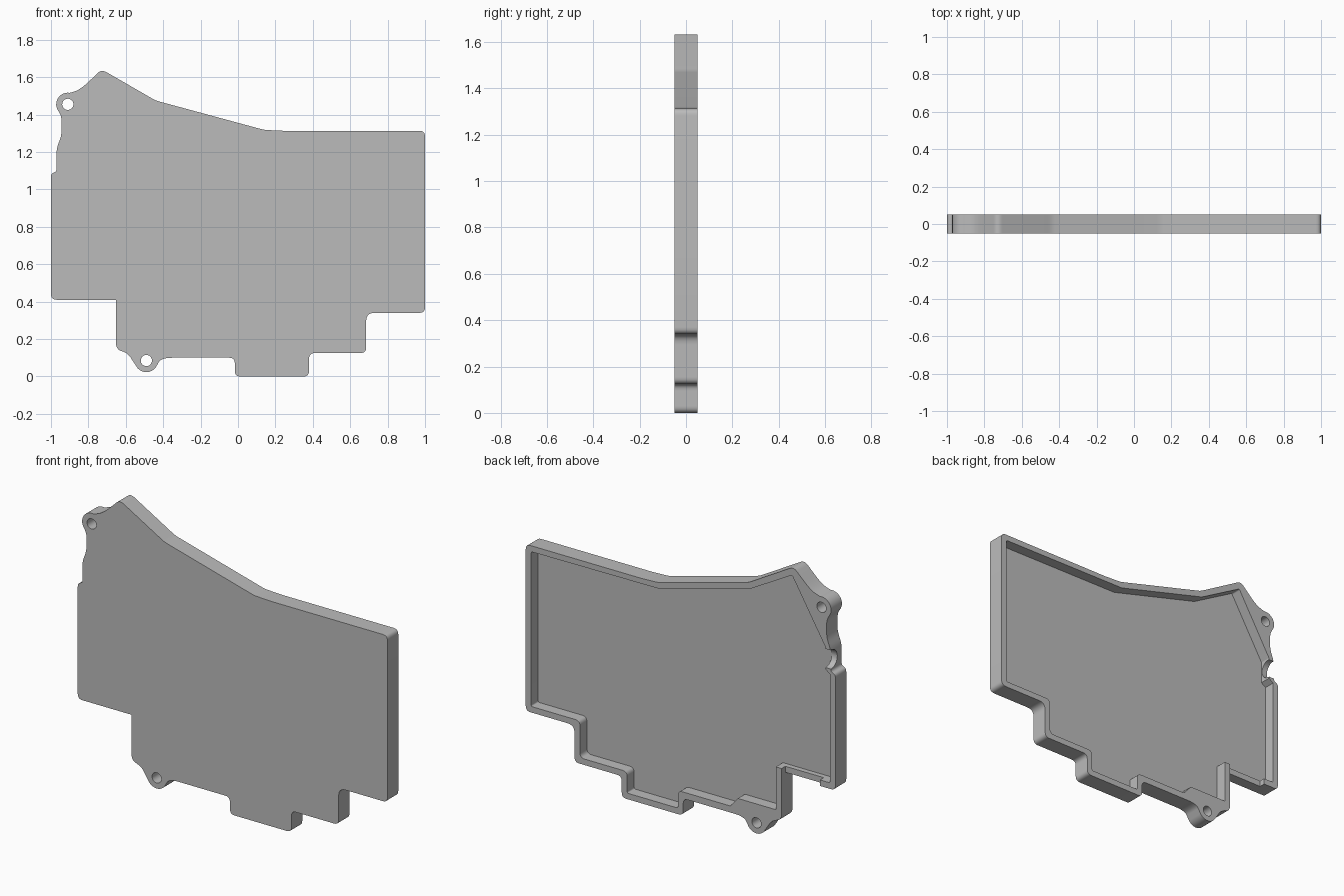
import bpy, bmesh, math
from mathutils import Vector

cube = bpy.data.objects.get("Cube")
if cube:
    bpy.data.objects.remove(cube, do_unlink=True)

GREY = (0.5, 0.5, 0.5, 1)
grey = bpy.data.materials.new("plain grey")
grey.use_nodes = True
grey.diffuse_color = GREY
grey.node_tree.nodes["Principled BSDF"].inputs["Base Color"].default_value = GREY


def rounded(points, steps=6):
    """Round each (x, z, radius) corner of a closed profile."""
    out = []
    for i, (x, z, r) in enumerate(points):
        p = Vector((x, z))
        prev = Vector(points[i - 1][:2])
        nxt = Vector(points[(i + 1) % len(points)][:2])
        if r == 0:
            out.append(p)
            continue
        a = p + (prev - p).normalized() * min(r, (prev - p).length * 0.48)
        b = p + (nxt - p).normalized() * min(r, (nxt - p).length * 0.48)
        for k in range(steps + 1):
            t = k / steps
            out.append(a * (1 - t) ** 2 + p * 2 * t * (1 - t) + b * t ** 2)
    return out


def lobe(cx, cz, r, start, end, n=12):
    """Arc of profile points around a screw hole, angles in degrees."""
    angles = [math.radians(start + (end - start) * k / n) for k in range(n + 1)]
    return [(cx + r * math.cos(a), cz + r * math.sin(a), 0) for a in angles]


def prism(name, profile, y0, y1):
    """Extrude an x-z profile from y0 to y1."""
    bm = bmesh.new()
    face = bm.faces.new([bm.verts.new((p[0], y0, p[1])) for p in profile])
    new = bmesh.ops.extrude_face_region(bm, geom=[face])["geom"]
    bmesh.ops.translate(bm, vec=(0, y1 - y0, 0),
                        verts=[v for v in new if isinstance(v, bmesh.types.BMVert)])
    bmesh.ops.recalc_face_normals(bm, faces=bm.faces)
    mesh = bpy.data.meshes.new(name)
    bm.to_mesh(mesh)
    bm.free()
    obj = bpy.data.objects.new(name, mesh)
    bpy.context.collection.objects.link(obj)
    mesh.materials.append(grey)
    return obj


def cut(target, cutter):
    """Subtract a cutter, then discard it."""
    cutter.hide_render = True
    mod = target.modifiers.new("cut", "BOOLEAN")
    mod.operation = "DIFFERENCE"
    mod.solver = "EXACT"
    mod.object = cutter
    bpy.ops.object.select_all(action="DESELECT")
    target.select_set(True)
    bpy.context.view_layer.objects.active = target
    bpy.ops.object.modifier_apply(modifier=mod.name)
    bpy.data.objects.remove(cutter, do_unlink=True)


FRONT, FLOOR, BACK = -0.05, -0.015, 0.05
UPPER, LOWER = (-0.91, 1.455), (-0.49, 0.085)
R = 0.03

# Outer outline, anticlockwise from the lower corner, with two screw lobes
outline = [(-1, 0.41, R), (-0.652, 0.41, 0), (-0.652, 0.145, R), (-0.59, 0.125, R)]
outline += lobe(*LOWER, 0.062, 205, 325)
outline += [(-0.41, 0.1, 0.06), (-0.017, 0.1, R), (-0.017, 0, R), (0.38, 0, R),
            (0.38, 0.125, R), (0.685, 0.125, R), (0.685, 0.34, 0.045), (1, 0.34, R),
            (1, 1.313, R), (0.25, 1.313, 0), (0.14, 1.318, 0.02), (-0.44, 1.475, 0.02),
            (-0.73, 1.642, R), (-0.84, 1.535, 0.08)]
outline += lobe(*UPPER, 0.062, 80, 205)
outline += [(-0.943, 1.39, R), (-0.943, 1.29, R), (-0.97, 1.22, R),
            (-0.97, 1.095, 0.015), (-1, 1.085, 0.02)]
shell = prism("shell_tray", rounded(outline), FRONT, BACK)

# Recess open at the back, leaving a thin rim and solid screw corners
recess = [(-0.965, 0.445, 0.01), (-0.615, 0.445, 0), (-0.615, 0.195, 0), (-0.37, 0.195, 0),
          (-0.32, 0.138, 0), (0.018, 0.138, R), (0.018, 0.035, 0.01), (0.345, 0.035, 0.01),
          (0.345, 0.16, R), (0.65, 0.16, R), (0.65, 0.375, R), (0.965, 0.375, 0.01),
          (0.965, 1.278, 0.01), (0.13, 1.283, 0), (-0.45, 1.44, 0), (-0.72, 1.592, 0.01),
          (-0.935, 1.23, 0), (-0.935, 1.1, 0), (-0.965, 1.08, 0)]
cut(shell, prism("recess_cutter", rounded(recess), FLOOR, BACK + 0.1))

# Screw holes
for centre in (UPPER, LOWER):
    circle = lobe(*centre, R, 0, 345, 23)
    cut(shell, prism("hole_cutter", circle, FRONT - 0.1, BACK + 0.1))

# Slot in the lower rim
slot = [(-0.9, 0.35), (-0.652, 0.35), (-0.652, 0.4451), (-0.9, 0.4451)]
cut(shell, prism("slot_cutter", slot, 0.015, BACK + 0.1))

# Round cable notch in the side rim
bpy.ops.mesh.primitive_cylinder_add(vertices=32, radius=0.055, depth=0.16,
                                    location=(-0.98, 0.045, 1.165),
                                    rotation=(0, math.pi / 2, 0))
cut(shell, bpy.context.object)

bpy.ops.object.select_all(action="DESELECT")
shell.select_set(True)
bpy.context.view_layer.objects.active = shell
bpy.ops.object.shade_smooth_by_angle(angle=math.radians(30))
